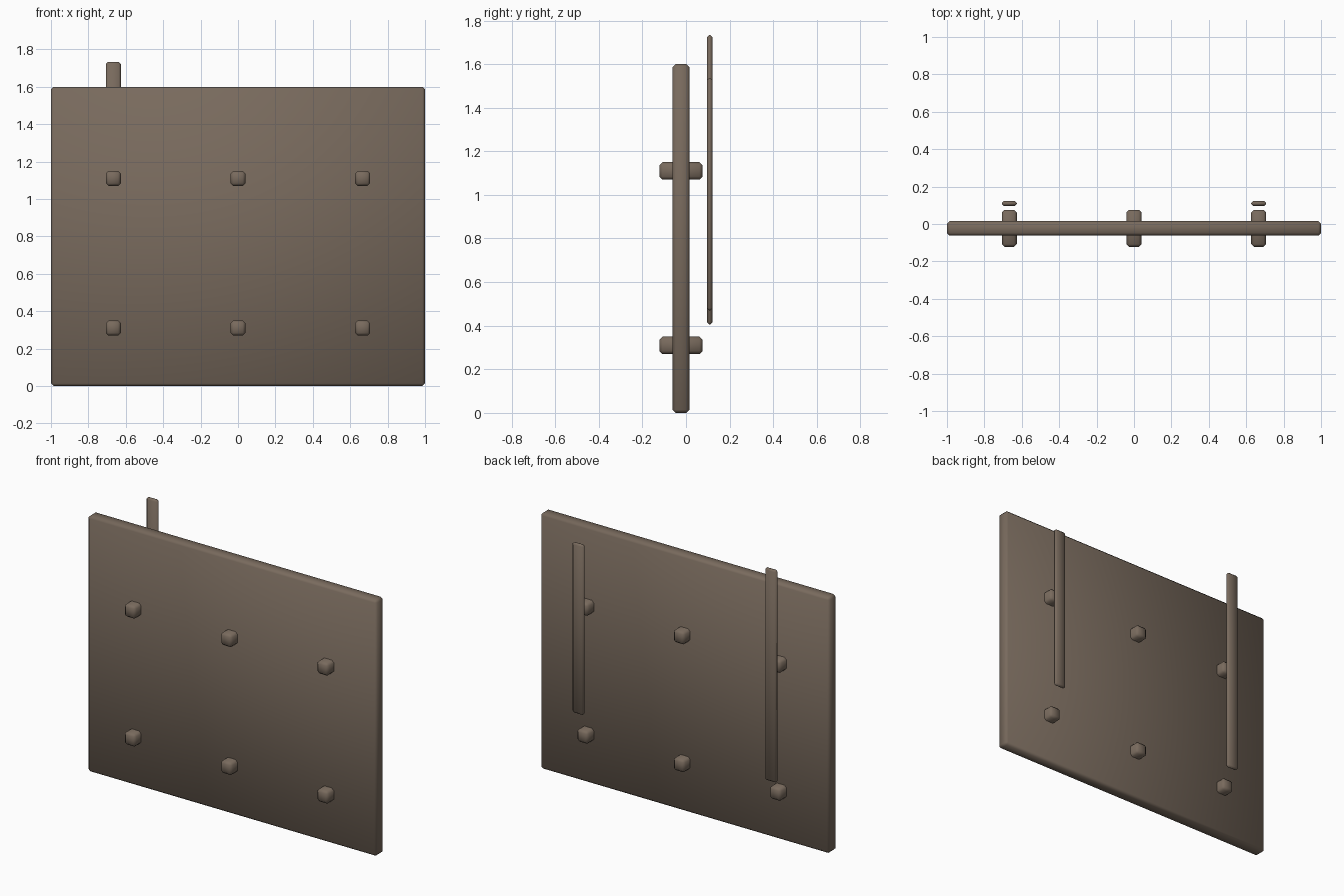
import bpy

if "Cube" in bpy.data.objects:
    bpy.data.objects.remove(bpy.data.objects["Cube"])

wood = bpy.data.materials.new("brown wood")
wood.diffuse_color = (0.19, 0.145, 0.11, 1)
wood.use_nodes = True
wood.node_tree.nodes["Principled BSDF"].inputs["Base Color"].default_value = wood.diffuse_color


def block(name, x, y, z, bevel):
    """Bevelled, smooth box from (min, max) ranges."""
    lo, hi = zip(x, y, z)
    bpy.ops.mesh.primitive_cube_add(size=1, location=[(a + b) / 2 for a, b in zip(lo, hi)])
    ob = bpy.context.object
    ob.name = name
    ob.scale = [b - a for a, b in zip(lo, hi)]
    bpy.ops.object.transform_apply(location=False, rotation=False, scale=True)
    ob.data.materials.append(wood)
    mod = ob.modifiers.new("edges", 'BEVEL')
    mod.width = bevel
    mod.segments = 1
    mod.limit_method = 'NONE'
    bpy.ops.object.modifier_apply(modifier=mod.name)
    bpy.ops.object.shade_smooth()
    return ob


# main board
block("board", (-1, 1), (-0.062, 0.016), (0, 1.6), 0.014)

# pegs running through the board
for x in (-2 / 3, 0, 2 / 3):
    for z in (0.31, 1.11):
        block("peg", (x - 0.04, x + 0.04), (-0.122, 0.076), (z - 0.04, z + 0.04), 0.014)

# thin upright slats behind the board: long one on -x, short one on +x
for name, x, z in (("long_slat", -2 / 3, (0.405, 1.733)), ("short_slat", 2 / 3, (0.47, 1.535))):
    block(name, (x - 0.04, x + 0.04), (0.096, 0.122), z, 0.0105)
